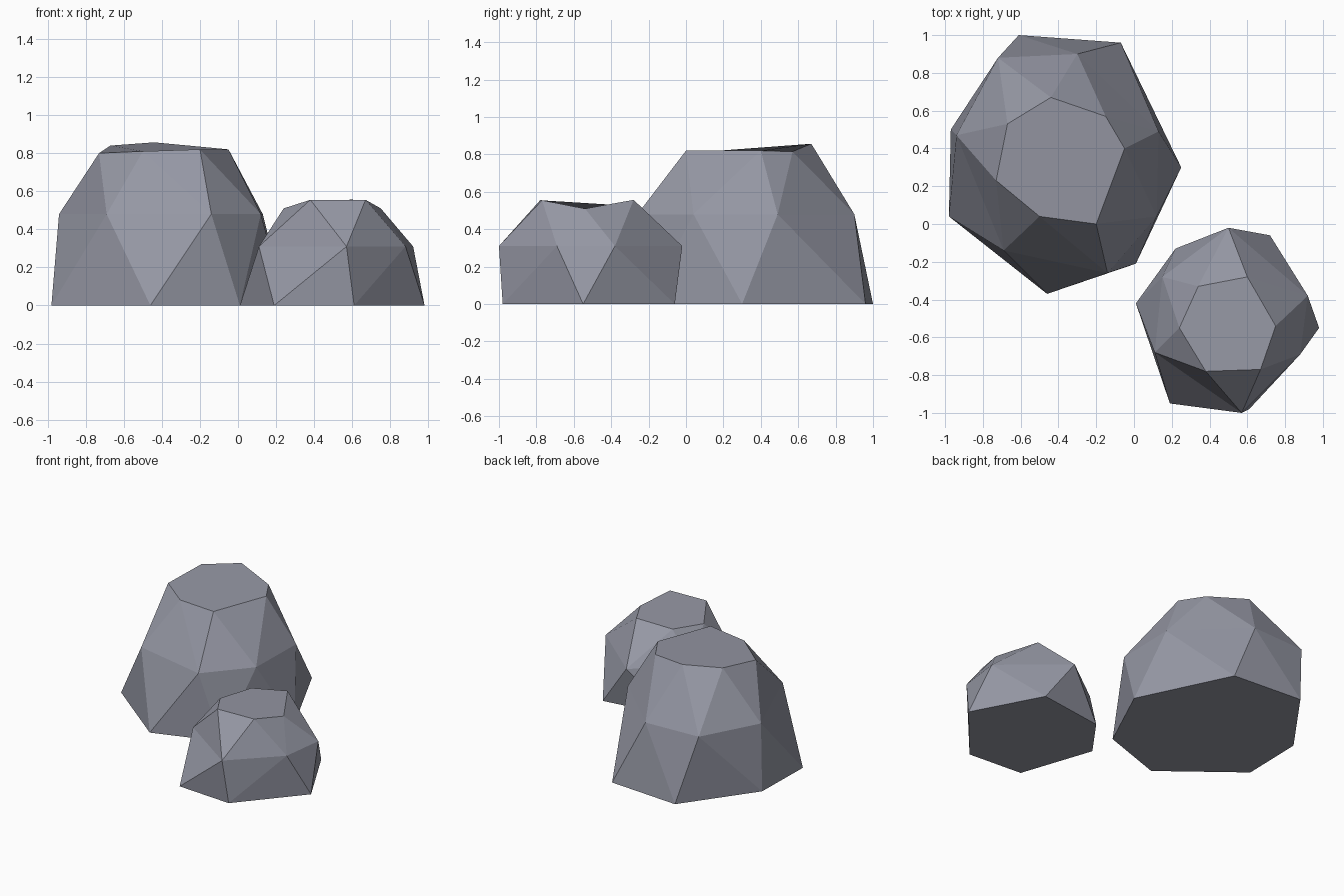
import bpy
import bmesh

if "Cube" in bpy.data.objects:
    bpy.data.objects.remove(bpy.data.objects["Cube"])

# Single grey stone colour
stone = bpy.data.materials.new("stone grey")
stone.diffuse_color = (0.30, 0.31, 0.37, 1.0)
stone.use_nodes = True
stone.node_tree.nodes["Principled BSDF"].inputs["Base Color"].default_value = stone.diffuse_color


def make_rock(name, base, mid, mid_z, top):
    """Faceted boulder: a base ring, a staggered middle ring and a flat-cut crown."""
    bm = bmesh.new()
    b = [bm.verts.new((x, y, 0)) for x, y in base]
    m = [bm.verts.new((x, y, mid_z)) for x, y in mid]
    t = [bm.verts.new(p) for p in top]
    n = len(b)
    for i in range(n):
        j = (i + 1) % n
        bm.faces.new((b[i], b[j], m[i]))   # lower facets, point up
        bm.faces.new((b[j], m[j], m[i]))   # lower facets, point down
        bm.faces.new((m[i], m[j], t[j]))   # upper facets, point up
        bm.faces.new((m[i], t[j], t[i]))   # upper facets, point down
    bm.faces.new(t)
    bm.faces.new(b[::-1])
    bmesh.ops.recalc_face_normals(bm, faces=bm.faces)
    mesh = bpy.data.meshes.new(name)
    bm.to_mesh(mesh)
    bm.free()
    mesh.materials.append(stone)
    obj = bpy.data.objects.new(name, mesh)
    bpy.context.collection.objects.link(obj)
    return obj


# Large boulder, rings listed counter-clockwise
make_rock(
    "large_rock",
    [(-0.98, 0.04), (-0.46, -0.37), (0.01, -0.21), (0.25, 0.30),
     (-0.07, 0.96), (-0.61, 1.00), (-0.97, 0.50)],
    [(-0.69, -0.14), (-0.14, -0.26), (0.12, 0.04), (0.13, 0.49),
     (-0.30, 0.90), (-0.72, 0.88), (-0.94, 0.47)],
    0.48,
    [(-0.73, 0.23, 0.80), (-0.50, 0.04, 0.81), (-0.20, 0.00, 0.82),
     (-0.05, 0.40, 0.82), (-0.15, 0.57, 0.815), (-0.44, 0.67, 0.857),
     (-0.67, 0.53, 0.84)],
)

# Small boulder
make_rock(
    "small_rock",
    [(0.01, -0.42), (0.19, -0.95), (0.61, -0.98), (0.98, -0.55),
     (0.72, -0.06), (0.22, -0.13)],
    [(0.11, -0.68), (0.57, -1.00), (0.88, -0.69), (0.92, -0.38),
     (0.50, -0.02), (0.15, -0.28)],
    0.31,
    [(0.24, -0.55, 0.51), (0.38, -0.78, 0.555), (0.67, -0.77, 0.555),
     (0.75, -0.54, 0.51), (0.60, -0.28, 0.557), (0.34, -0.33, 0.527)],
)
